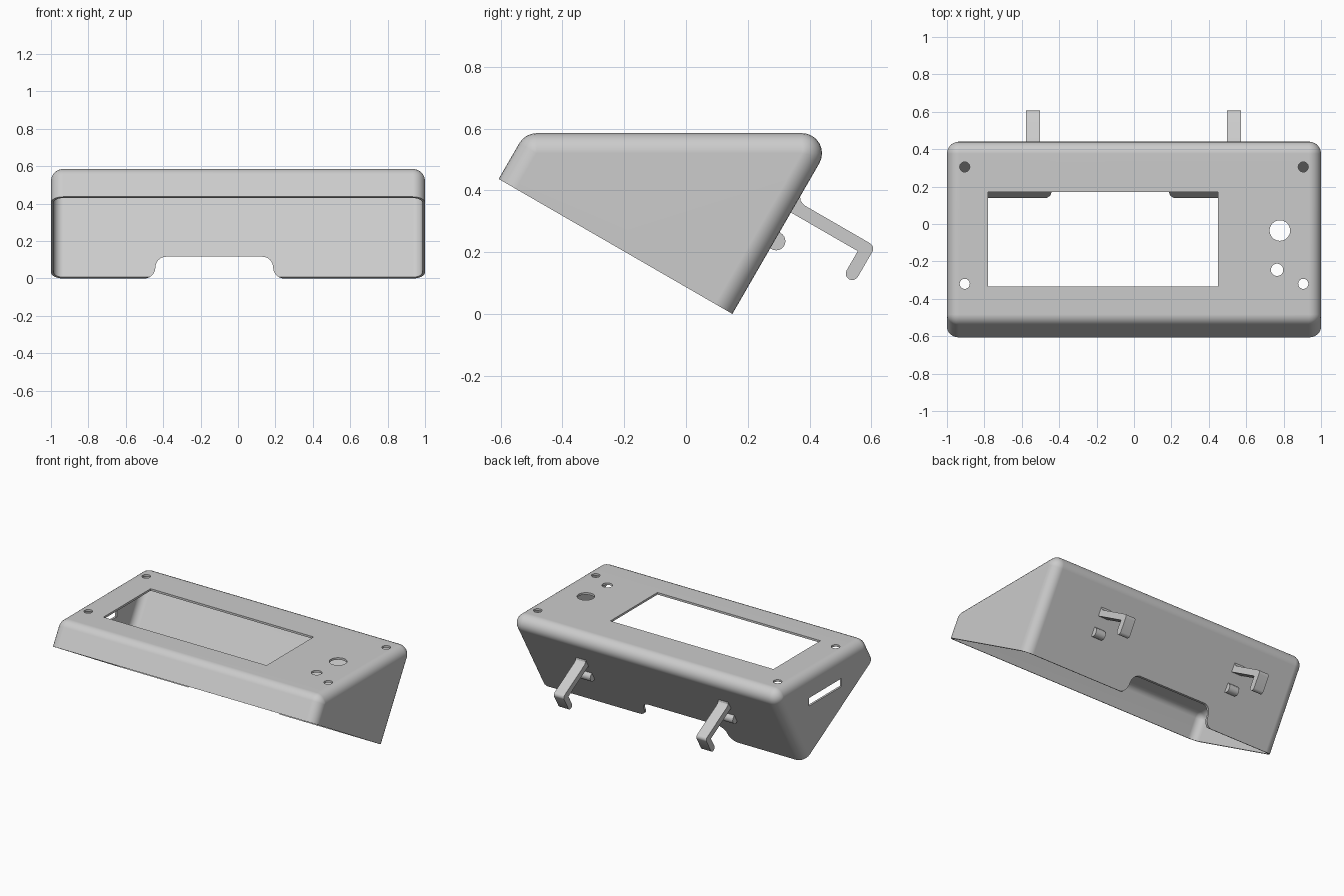
import bpy, bmesh
from math import sin, cos, pi, radians, sqrt
from mathutils import Vector, Matrix

if "Cube" in bpy.data.objects:
    bpy.data.objects.remove(bpy.data.objects["Cube"])

TOP, BACK_TOP, FRONT_TOP = 0.585, 0.488, -0.521
FOOT = 0.15            # y of the lowest edge
R, WALL = 0.065, 0.014
UP = Vector((0, 0.5, sqrt(0.75)))      # up the sloping back wall
OUT = Vector((0, sqrt(0.75), -0.5))    # out of the back wall

gray = bpy.data.materials.new("light_gray_plastic")
gray.use_nodes = True
gray.diffuse_color = (0.6, 0.6, 0.6, 1)
gray.node_tree.nodes["Principled BSDF"].inputs["Base Color"].default_value = (0.6, 0.6, 0.6, 1)


def to_object(name, bm):
    bmesh.ops.recalc_face_normals(bm, faces=bm.faces[:])
    mesh = bpy.data.meshes.new(name)
    bm.to_mesh(mesh)
    bm.free()
    mesh.materials.append(gray)
    obj = bpy.data.objects.new(name, mesh)
    bpy.context.collection.objects.link(obj)
    return obj


def wedge(name, radius, cut):
    """Rounded wedge: the hull of spheres at its corners."""
    bm = bmesh.new()
    turn = Matrix.Rotation(pi / 2, 4, 'Y')
    for x in (-1 + R, 1 - R):
        for y in (FRONT_TOP + R / sqrt(3), BACK_TOP - R * sqrt(3)):
            for drop in (0, 1):
                centre = Vector((x, y, TOP - R)) - UP * drop
                bmesh.ops.create_uvsphere(bm, u_segments=24, v_segments=12, radius=radius,
                                          matrix=Matrix.Translation(centre) @ turn)
    hull = bmesh.ops.convex_hull(bm, input=bm.verts[:])
    inside = {g for g in hull["geom_interior"] + hull["geom_unused"]
              if isinstance(g, bmesh.types.BMVert)}
    bmesh.ops.delete(bm, geom=list(inside), context='VERTS')
    bmesh.ops.dissolve_limit(bm, angle_limit=radians(0.5), verts=bm.verts[:], edges=bm.edges[:])
    if cut:   # slanted open underside
        bmesh.ops.bisect_plane(bm, geom=bm.verts[:] + bm.edges[:] + bm.faces[:],
                               plane_co=(0, FOOT, 0), plane_no=-UP, clear_outer=True)
        bmesh.ops.holes_fill(bm, edges=[e for e in bm.edges if e.is_boundary], sides=0)
    return to_object(name, bm)


def prism(name, points, offset):
    """Extrude a closed outline of 3D points."""
    bm = bmesh.new()
    face = bm.faces.new([bm.verts.new(p) for p in points])
    ext = bmesh.ops.extrude_face_region(bm, geom=[face])
    bmesh.ops.translate(bm, vec=offset, verts=[g for g in ext["geom"] if isinstance(g, bmesh.types.BMVert)])
    return to_object(name, bm)


def box(name, lo, hi):
    pts = [(lo[0], lo[1], lo[2]), (hi[0], lo[1], lo[2]), (hi[0], hi[1], lo[2]), (lo[0], hi[1], lo[2])]
    return prism(name, pts, (0, 0, hi[2] - lo[2]))


def arc(a, b, r, start, end, steps=8):
    angles = [radians(start + (end - start) * i / steps) for i in range(steps + 1)]
    return [(a + r * cos(t), b + r * sin(t)) for t in angles]


def round_hole(x, y, r):
    pts = [(px, py, 0.52) for px, py in arc(x, y, r, 0, 360, 32)[:-1]]
    return prism("hole_cutter", pts, (0, 0, 0.2))


def smooth(obj):
    bpy.ops.object.select_all(action='DESELECT')
    obj.select_set(True)
    bpy.context.view_layer.objects.active = obj
    bpy.ops.object.shade_smooth_by_angle(angle=radians(30))


# Hollow case
case = wedge("case_shell", R, True)
cutters = [wedge("cavity_cutter", R - WALL, False)]

# Screen window and side slot
cutters.append(box("window_cutter", (-0.78, -0.335, 0.52), (0.45, 0.172, 0.7)))
cutters.append(box("slot_cutter", (-1.1, -0.25, 0.365), (-0.95, 0.103, 0.42)))

# Screw, knob and button holes
for sx in (-1, 1):
    for y in (0.305, -0.32):
        cutters.append(round_hole(sx * 0.905, y, 0.027))
cutters.append(round_hole(0.78, -0.035, 0.055))
cutters.append(round_hole(0.765, -0.245, 0.033))

# Cable notch with flared foot, mirrored about its middle
mid, r = -0.127, 0.058
half = [(0.373, -0.1)] + arc(0.373, r, r, 270, 180) + arc(0.315 - r, r, r, 0, 90)[1:]
notch = [(mid + a, z) for a, z in half] + [(mid - a, z) for a, z in reversed(half)]
cutters.append(prism("notch_cutter", [(x, 0.05, z) for x, z in notch], (0, 0.3, 0)))

bpy.context.view_layer.objects.active = case
for cutter in cutters:
    cutter.hide_render = True
    mod = case.modifiers.new("cut", 'BOOLEAN')
    mod.operation, mod.solver, mod.object = 'DIFFERENCE', 'EXACT', cutter
    bpy.ops.object.modifier_apply(modifier=mod.name)
    bpy.data.objects.remove(cutter)
smooth(case)
case.modifiers.new("flat_normals", 'WEIGHTED_NORMAL').keep_sharp = True

# Hooks and nubs on the back wall, outlined as (out, up) along the wall
hook = ([(-0.005, 0.445), (0.008, 0.428), (0.025, 0.421)] + arc(0.271, 0.40, 0.021, 90, 0)
        + arc(0.271, 0.307, 0.021, 0, -180) + [(0.25, 0.379), (-0.005, 0.379)])
nub = [(-0.005, 0.31)] + arc(0.005, 0.275, 0.03, 90, -90, 12) + [(-0.005, 0.245)]
for side, x in (("right", -0.54), ("left", 0.535)):
    for part, outline in (("hook", hook), ("nub", nub)):
        pts = [Vector((x - 0.0375, FOOT, 0)) + OUT * h + UP * s for h, s in outline]
        smooth(prism(side + "_" + part, pts, (0.075, 0, 0)))
